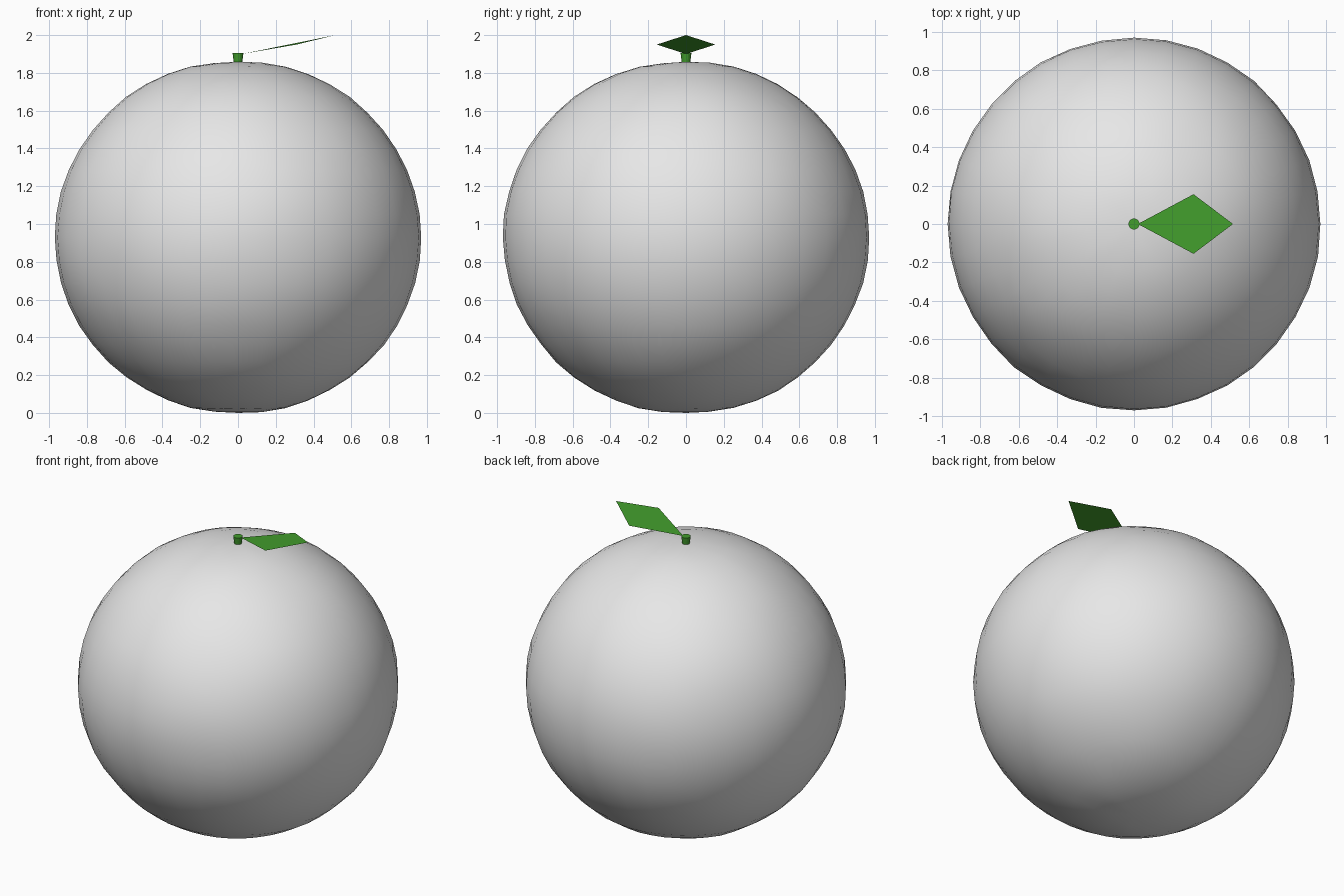
import bpy, bmesh
from mathutils import Matrix, Vector, noise

if "Cube" in bpy.data.objects:
    bpy.data.objects.remove(bpy.data.objects["Cube"], do_unlink=True)


def material(name, rgb):
    mat = bpy.data.materials.new(name)
    mat.use_nodes = True
    mat.diffuse_color = (*rgb, 1)
    bsdf = next(n for n in mat.node_tree.nodes if n.type == 'BSDF_PRINCIPLED')
    bsdf.inputs["Base Color"].default_value = (*rgb, 1)
    return mat


def add_object(name, bm, mat, smooth=False):
    mesh = bpy.data.meshes.new(name)
    bm.to_mesh(mesh)
    bm.free()
    mesh.materials.append(mat)
    for face in mesh.polygons:
        face.use_smooth = smooth
    obj = bpy.data.objects.new(name, mesh)
    bpy.context.collection.objects.link(obj)
    return obj


light_grey = material("light grey", (0.8, 0.8, 0.8))
leaf_green = material("leaf green", (0.055, 0.34, 0.026))

# Fruit: slightly squashed ball with a gently uneven skin and puckered poles
RADIUS, HALF_HEIGHT, CENTRE = 0.97, 0.935, 0.94
bm = bmesh.new()
bmesh.ops.create_uvsphere(bm, u_segments=36, v_segments=24, radius=1)
for v in bm.verts:
    d = v.co.normalized()
    bump = 0.005 * noise.noise(d * 3) + 0.003 * noise.noise(d * 8)
    dent = 0.006 * max(0, abs(d.z) - 0.97) / 0.03
    r = 1 + bump - dent
    v.co = Vector((d.x * RADIUS * r, d.y * RADIUS * r, CENTRE + d.z * HALF_HEIGHT * r))
lowest = min(v.co.z for v in bm.verts)
bmesh.ops.translate(bm, verts=bm.verts, vec=(0, 0, -lowest))
add_object("fruit", bm, light_grey, smooth=True)

# Stem: short stub that widens towards the top
bm = bmesh.new()
bmesh.ops.create_cone(bm, cap_ends=True, segments=16, radius1=0.022, radius2=0.029,
                      depth=0.05, matrix=Matrix.Translation((0, 0, 1.88)))
stem = add_object("stem", bm, leaf_green)

# Leaf: flat diamond rising outwards from the stem
bm = bmesh.new()
outline = [(0.02, 0, 1.9), (0.31, -0.155, 1.95), (0.515, 0, 2.0), (0.31, 0.155, 1.95)]
bm.faces.new([bm.verts.new(p) for p in outline])
add_object("leaf", bm, leaf_green)
